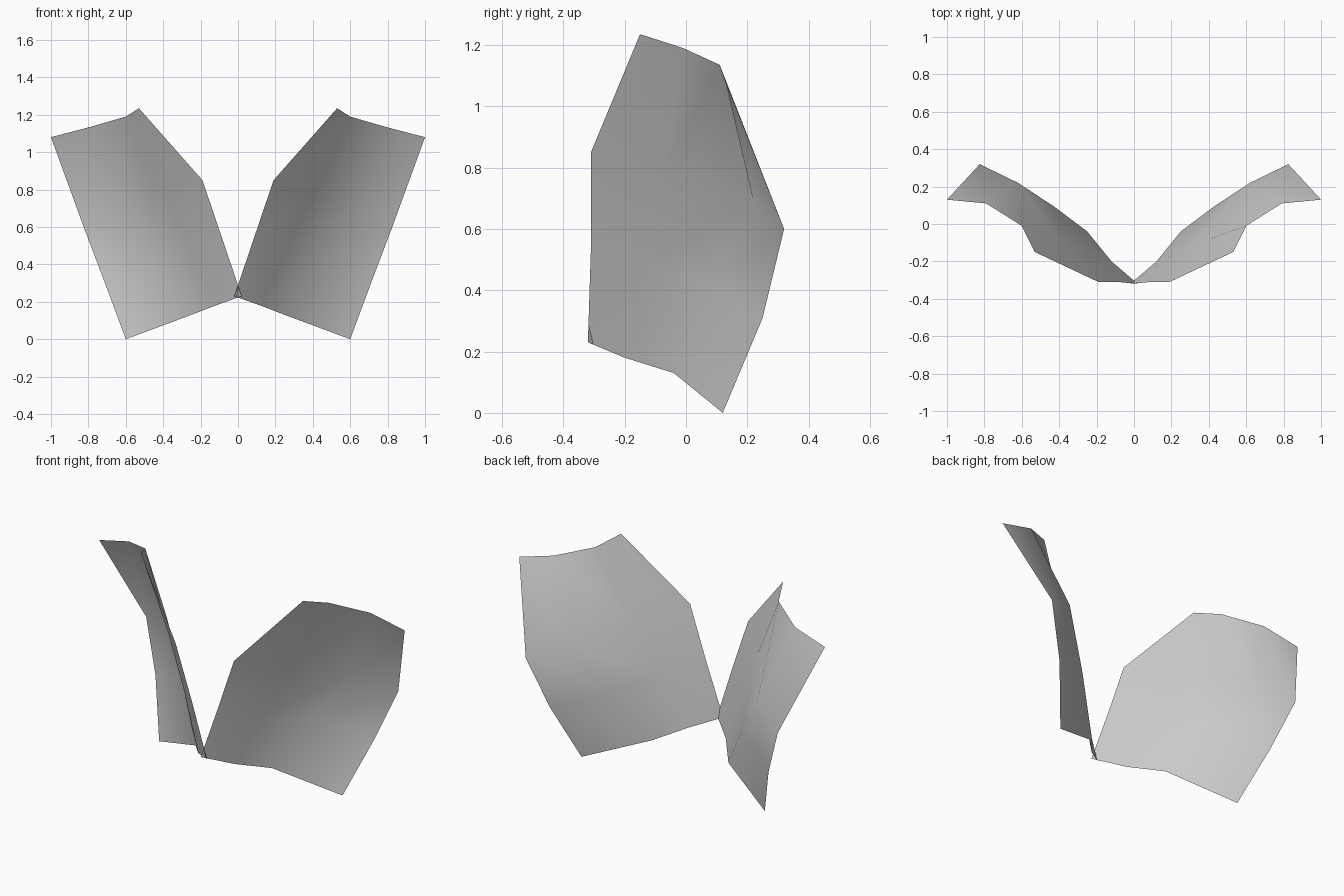
import bpy

cube = bpy.data.objects.get("Cube")
if cube:
    bpy.data.objects.remove(cube, do_unlink=True)

# Single plain colour
grey = bpy.data.materials.new("light_grey")
grey.use_nodes = True
colour = (0.6, 0.6, 0.6, 1)
grey.diffuse_color = colour
grey.node_tree.nodes["Principled BSDF"].inputs["Base Color"].default_value = colour

# Rows from bottom to top, each running from the inner to the outer edge
ROWS = [
    [(-.02, -.32, .23), (.12, -.20, .18), (.25, -.04, .13), (.60, .12, 0)],
    [(.085, -.31, .54), (.26, -.13, .48), (.43, .095, .415), (.715, .25, .31)],
    [(.19, -.31, .85), (.40, -.08, .77), (.62, .22, .69), (.825, .32, .60)],
    [(.53, -.15, 1.235), (.60, -.01, 1.19), (.79, .11, 1.135), (1, .13, 1.08)],
]


def make_leaf(name, side):
    """Thin curved sheet; side mirrors it across x."""
    cols = len(ROWS[0])
    verts = [(side * x, y, z) for row in ROWS for x, y, z in row]
    faces = []
    for r in range(len(ROWS) - 1):
        for c in range(cols - 1):
            a = r * cols + c
            quad = (a, a + 1, a + cols + 1, a + cols)
            faces.append(quad if side > 0 else quad[::-1])
    mesh = bpy.data.meshes.new(name)
    mesh.from_pydata(verts, [], faces)
    mesh.materials.append(grey)
    mesh.polygons.foreach_set("use_smooth", [True] * len(faces))
    mesh.update()
    leaf = bpy.data.objects.new(name, mesh)
    bpy.context.collection.objects.link(leaf)


# Mirrored pair
make_leaf("left_leaf", 1)
make_leaf("right_leaf", -1)
